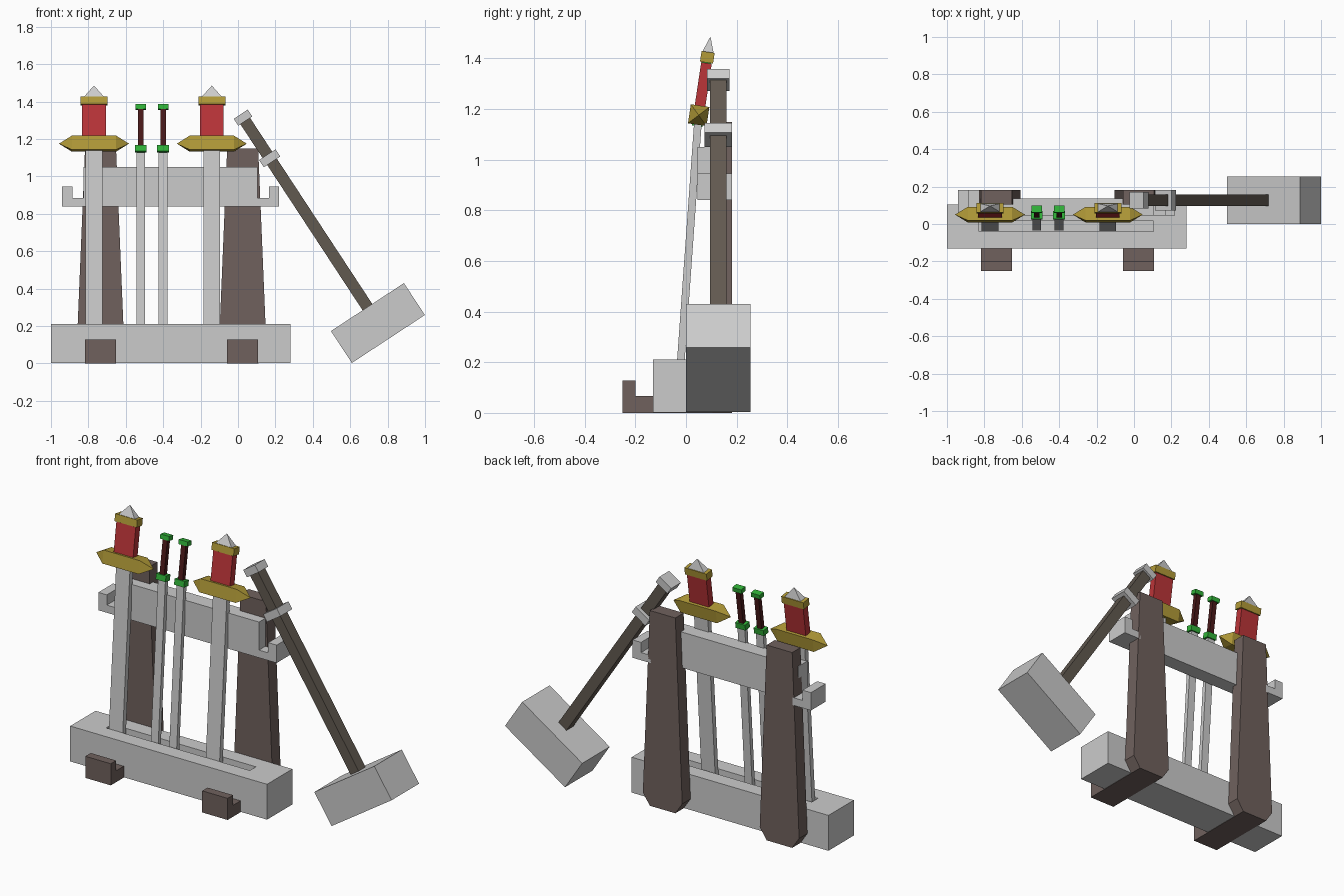
import bpy, bmesh
from math import radians, sin, cos
from mathutils import Matrix, Vector

if "Cube" in bpy.data.objects:
    bpy.data.objects.remove(bpy.data.objects["Cube"])


def material(name, rgb):
    m = bpy.data.materials.new(name)
    m.diffuse_color = (*rgb, 1)
    m.use_nodes = True
    m.node_tree.nodes["Principled BSDF"].inputs["Base Color"].default_value = m.diffuse_color
    return m


BROWN = material("dark_wood", (0.16, 0.12, 0.11))
SHAFT = material("shaft_wood", (0.12, 0.10, 0.08))
GOLD = material("gold", (0.45, 0.33, 0.04))
RED = material("red_grip", (0.50, 0.035, 0.04))
GREEN = material("green", (0.03, 0.45, 0.04))
MAROON = material("dark_grip", (0.07, 0.01, 0.01))


def finish(name, bm, mat=None, frame=None):
    bmesh.ops.recalc_face_normals(bm, faces=bm.faces)
    me = bpy.data.meshes.new(name)
    bm.to_mesh(me)
    bm.free()
    ob = bpy.data.objects.new(name, me)
    bpy.context.collection.objects.link(ob)
    if mat:
        me.materials.append(mat)
    if frame:
        ob.matrix_world = frame
    return ob


def box(name, center, size, mat=None, frame=None):
    bm = bmesh.new()
    bmesh.ops.create_cube(bm, size=1)
    bmesh.ops.scale(bm, vec=size, verts=bm.verts)
    bmesh.ops.translate(bm, vec=center, verts=bm.verts)
    return finish(name, bm, mat, frame)


def span(name, x, y, z, mat=None):
    c = [(a + b) / 2 for a, b in (x, y, z)]
    return box(name, c, [b - a for a, b in (x, y, z)], mat)


def extrude(name, points, vec, mat=None):
    bm = bmesh.new()
    f = bm.faces.new([bm.verts.new(p) for p in points])
    r = bmesh.ops.extrude_face_region(bm, geom=[f], use_keep_orig=True)
    bmesh.ops.translate(bm, vec=vec, verts=[v for v in r["geom"] if isinstance(v, bmesh.types.BMVert)])
    return finish(name, bm, mat)


def cone_points(bm, ring, tip):
    # pyramid from a ring of corner points to a tip
    vs = [bm.verts.new(p) for p in ring]
    t = bm.verts.new(tip)
    for i in range(4):
        bm.faces.new((vs[i], vs[(i + 1) % 4], t))
    return vs


# Base block with a long slot for the blades
base = span("base", (-1, 0.28), (-0.13, 0.105), (0.002, 0.21))
cutter = span("slot_cutter", (-0.83, 0.105), (-0.04, 0.017), (0.16, 0.3))
cutter.hide_render = True
cutter.hide_set(True)
mod = base.modifiers.new("slot", "BOOLEAN")
mod.operation = "DIFFERENCE"
mod.solver = "EXACT"
mod.object = cutter
bpy.context.view_layer.objects.active = base
base.select_set(True)
bpy.ops.object.modifier_apply(modifier=mod.name)
bpy.data.objects.remove(cutter)

# Tapered uprights and L-shaped feet
W = 0.083
for side, cx in (("left", -0.735), ("right", 0.025)):
    half = [(W, 0), (0.128, 0.067), (W, 1.148)]
    prof = [(cx + w, 0.105, z) for w, z in half] + [(cx - w, 0.105, z) for w, z in half[::-1]]
    extrude(side + "_upright", prof, (0, 0.077, 0), BROWN)
    foot = [(0.105, 0), (-0.25, 0), (-0.25, 0.127), (-0.2, 0.127), (-0.2, 0.067), (0.105, 0.067)]
    extrude(side + "_foot", [(cx - W, y, z) for y, z in foot], (2 * W, 0, 0), BROWN)

# Cross beam with a hook at each end
MID = -0.36
span("cross_beam", (MID - 0.465, MID + 0.465), (0.045, 0.135), (0.84, 1.05))
hook = [(0.46, 0.84), (0.58, 0.84), (0.58, 0.945), (0.525, 0.945), (0.525, 0.885), (0.46, 0.885)]
for side, s in (("left", -1), ("right", 1)):
    extrude(side + "_hook", [(MID + s * x, 0.045, z) for x, z in hook], (0, 0.137, 0))


def frames(x):
    # blade frame starts at the slot, grip frame at the guard
    blade = Matrix.Translation((x, -0.02, 0.21)) @ Matrix.Rotation(radians(-4.1), 4, "X")
    grip = Matrix.Translation((x, 0.05, 1.175)) @ Matrix.Rotation(radians(-8.5), 4, "X")
    return blade, grip


# Large swords
for i, x in enumerate((-0.77, -0.14), 1):
    p = f"large_sword_{i}_"
    fb, fg = frames(x)
    box(p + "blade", (0, 0, 0.445), (0.09, 0.03, 0.97), None, fb)
    box(p + "grip", (0, 0, 0.118), (0.126, 0.042, 0.18), RED, fg)
    box(p + "collar", (0, 0, 0.231), (0.144, 0.052, 0.042), GOLD, fg)
    bm = bmesh.new()
    ring = [(a * 0.052, b * 0.022, 0.252) for a, b in ((-1, -1), (1, -1), (1, 1), (-1, 1))]
    bm.faces.new(cone_points(bm, ring, (0, 0, 0.314)))
    finish(p + "pommel", bm, None, fg)
    bm = bmesh.new()
    ends = []
    for s in (-1, 1):
        ring = [(s * 0.118, b * 0.037, c * 0.038) for b, c in ((-1, -1), (1, -1), (1, 1), (-1, 1))]
        ends.append(cone_points(bm, ring, (s * 0.187, 0, 0)))
    for k in range(4):
        n = (k + 1) % 4
        bm.faces.new((ends[0][k], ends[0][n], ends[1][n], ends[1][k]))
    finish(p + "guard", bm, GOLD, fg)

# Small swords
for i, x in enumerate((-0.52, -0.4), 1):
    p = f"small_sword_{i}_"
    fb, fg = frames(x)
    box(p + "blade", (0, 0, 0.44), (0.048, 0.025, 0.96), None, fb)
    box(p + "guard", (0, 0, -0.027), (0.064, 0.042, 0.034), GREEN, fg)
    box(p + "grip", (0, 0, 0.09), (0.03, 0.026, 0.2), MAROON, fg)
    box(p + "cap", (0, 0, 0.198), (0.058, 0.038, 0.026), GREEN, fg)

# Leaning hammer, origin at the centre of its head
fh = Matrix.Translation((0.748, 0.127, 0.216)) @ Matrix.Rotation(radians(-33.3), 4, "Y")
box("hammer_head", (0, 0, 0), (0.467, 0.255, 0.204), None, fh)
box("hammer_shaft", (0, 0, 0.70), (0.062, 0.064, 1.24), SHAFT, fh)
box("hammer_ring", (0, 0, 1.054), (0.105, 0.108, 0.046), None, fh)
box("hammer_cap", (0, 0, 1.314), (0.09, 0.09, 0.044), None, fh)
